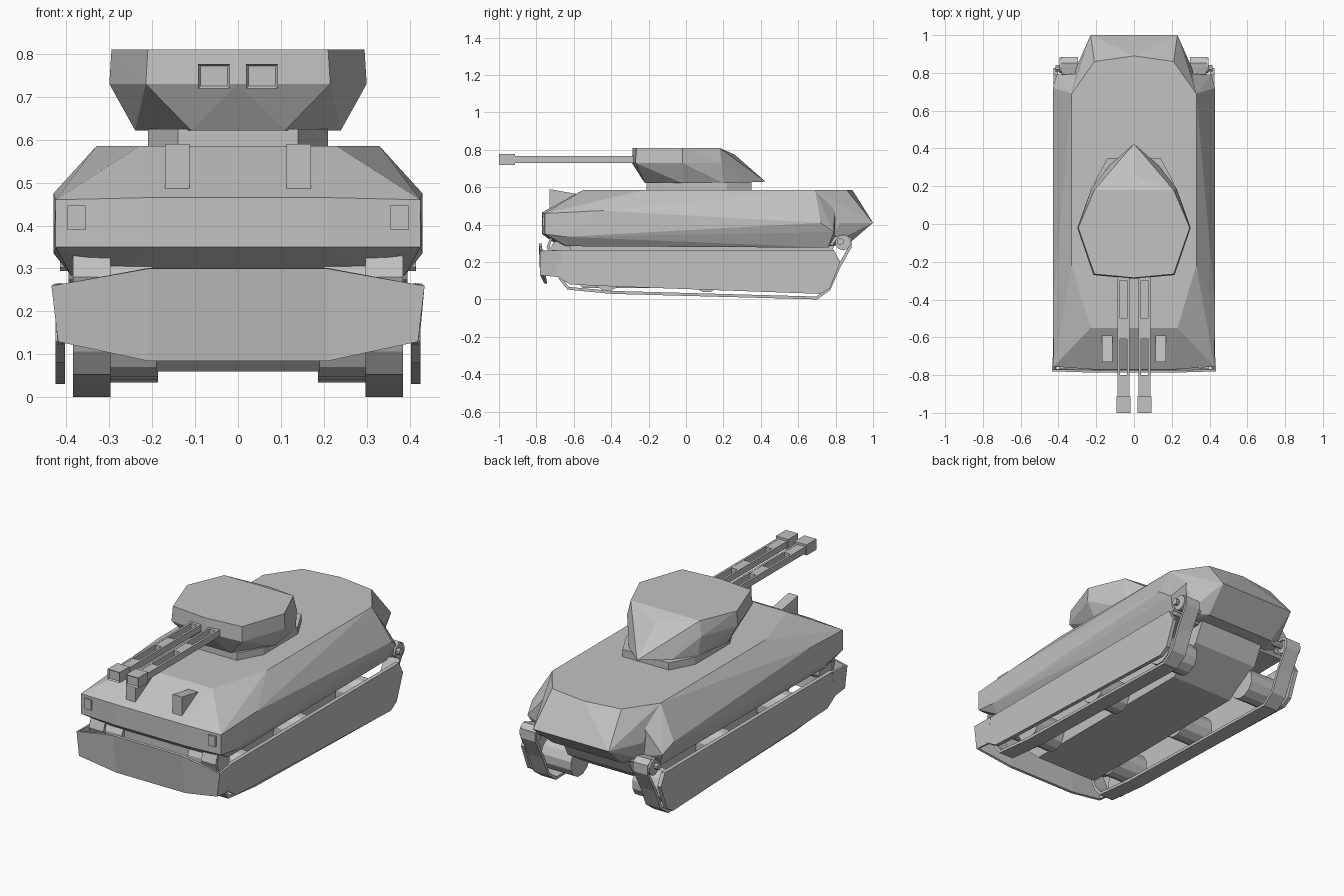
import bpy, bmesh, math
from mathutils import Matrix, Vector

if "Cube" in bpy.data.objects:
    bpy.data.objects.remove(bpy.data.objects["Cube"], do_unlink=True)

grey = bpy.data.materials.new("armour_grey")
grey.use_nodes = True
COLOUR = (0.54, 0.54, 0.54, 1)
grey.diffuse_color = COLOUR
grey.node_tree.nodes["Principled BSDF"].inputs["Base Color"].default_value = COLOUR


def finish(name, bm):
    """Turn a bmesh into a named flat-shaded object."""
    bmesh.ops.recalc_face_normals(bm, faces=bm.faces)
    mesh = bpy.data.meshes.new(name)
    bm.to_mesh(mesh)
    bm.free()
    mesh.materials.append(grey)
    obj = bpy.data.objects.new(name, mesh)
    bpy.context.collection.objects.link(obj)
    return obj


def faceted(name, half):
    """Convex faceted body from corner points of its left half."""
    bm = bmesh.new()
    points = set(half) | {(-x, y, z) for x, y, z in half}
    for p in sorted(points):
        bm.verts.new(p)
    bmesh.ops.convex_hull(bm, input=bm.verts)
    bmesh.ops.delete(bm, geom=[v for v in bm.verts if not v.link_faces], context="VERTS")
    bmesh.ops.dissolve_limit(bm, angle_limit=0.02, verts=bm.verts, edges=bm.edges)
    return finish(name, bm)


def prism(name, profile, x0, x1):
    """Side (y, z) profile extruded across x."""
    bm = bmesh.new()
    face = bm.faces.new([bm.verts.new((x0, y, z)) for y, z in profile])
    out = bmesh.ops.extrude_face_region(bm, geom=[face])
    verts = [v for v in out["geom"] if isinstance(v, bmesh.types.BMVert)]
    bmesh.ops.translate(bm, verts=verts, vec=(x1 - x0, 0, 0))
    return finish(name, bm)


def box(name, x0, x1, y0, y1, z0, z1):
    return prism(name, [(y0, z0), (y1, z0), (y1, z1), (y0, z1)], x0, x1)


def wheel(name, x0, x1, y, z, radius, sides=12):
    ring = [(y + radius * math.cos(2 * math.pi * (i + .5) / sides),
             z + radius * math.sin(2 * math.pi * (i + .5) / sides)) for i in range(sides)]
    return prism(name, ring, x0, x1)


def sheet(name, row_a, row_b, thickness):
    """Folded plate between two rows of points."""
    bm = bmesh.new()
    a, b = [[bm.verts.new(p) for p in row] for row in (row_a, row_b)]
    for i in range(len(a) - 1):
        bm.faces.new((a[i], a[i + 1], b[i + 1], b[i]))
    obj = finish(name, bm)
    mod = obj.modifiers.new("thickness", "SOLIDIFY")
    mod.thickness = thickness
    mod.offset = 0
    return obj


def mirrored(obj):
    """Add the matching part on the right side."""
    copy = obj.copy()
    copy.data = obj.data.copy()
    copy.name = obj.name.replace("left", "right")
    copy.data.transform(Matrix.Scale(-1, 4, Vector((1, 0, 0))))
    copy.data.flip_normals()
    bpy.context.collection.objects.link(copy)


# Upper hull and narrower tail
faceted("upper_hull", [
    (.23, -.55, .585), (.33, -.22, .585), (.33, .69, .585), (.21, .8, .585),
    (.21, -.77, .465), (.21, -.77, .35), (.425, -.755, .46), (.43, -.45, .475),
    (.425, -.755, .35), (.43, -.64, .335), (.43, .72, .41), (.41, .79, .36),
    (.27, -.70, .30), (.39, -.64, .285), (.37, .76, .277), (.28, .8, .32)])
faceted("hull_tail", [
    (.33, .69, .585), (.21, .86, .585), (0, .89, .585), (.23, 1, .41),
    (.31, .82, .41), (.3, .78, .30), (.21, .86, .29), (.3, .6, .28)])

# Belly between the tracks
faceted("lower_hull", [
    (.19, -.55, .06), (.19, .55, .06), (.2, -.7, .2), (.2, -.7, .32),
    (.2, .8, .3), (.2, .74, .18)])

# Turret ring and turret
faceted("turret_ring", [(x, y, z) for z in (.57, .625) for x, y in
        ((.14, -.21), (.21, -.08), (.21, .22), (.14, .35))])
faceted("turret", [
    (0, -.285, .81), (.21, -.265, .81), (.295, -.02, .81), (.21, .18, .81),
    (0, -.29, .73), (.215, -.27, .73), (.3, -.02, .73), (.225, .19, .73),
    (.11, -.22, .622), (.24, -.02, .622), (.21, .2, .622), (.13, .31, .625),
    (0, .425, .63), (0, .26, .775)])

# Twin slotted guns with shallow muzzle recesses
for side, cx in (("left", .056), ("right", -.056)):
    for i, dx in enumerate((-.025, .025)):
        box(f"{side}_gun_rail_{i + 1}", cx + dx - .006, cx + dx + .006, -.92, -.26, .73, .766)
    for i, (y0, y1) in enumerate(((-.92, -.8), (-.61, -.5), (-.3, -.24))):
        box(f"{side}_gun_block_{i + 1}", cx - .02, cx + .02, y0, y1, .731, .765)
    bm = bmesh.new()
    bmesh.ops.create_cube(bm, size=1, matrix=Matrix.Translation((cx, -.957, .748))
                          @ Matrix.Diagonal((.074, .086, .058, 1)))
    front = min(bm.faces, key=lambda f: f.calc_center_median().y)
    bmesh.ops.inset_region(bm, faces=[front], thickness=.008)
    bmesh.ops.translate(bm, verts=front.verts, vec=(0, .008, 0))
    finish(f"{side}_muzzle", bm)

# Front fender plate, folded at its corners
sheet("front_fender",
      [(-.42, -.66, .265), (-.43, -.775, .26), (-.21, -.78, .30),
       (.21, -.78, .30), (.43, -.775, .26), (.42, -.66, .265)],
      [(-.415, -.68, .12), (-.415, -.775, .13), (-.21, -.75, .085),
       (.21, -.75, .085), (.415, -.775, .13), (.415, -.68, .12)], .014)

# Side skirts
mirrored(prism("left_side_skirt", [
    (-.67, .265), (.79, .265), (.825, .20), (.77, .06), (.72, .03),
    (-.4, .07), (-.62, .08), (-.7, .13)], .403, .425))

# Track bands, open along the top
path = [(-.61, .29), (-.66, .33), (-.72, .33), (-.737, .28), (-.67, .11), (-.63, .06),
        (-.4, .038), (.70, .008), (.765, .055), (.815, .17), (.877, .28), (.877, .325),
        (.85, .342), (.80, .33), (.775, .29)]
mirrored(sheet("left_track", [(.297, y, z) for y, z in path],
               [(.385, y, z) for y, z in path], .016))

# Road wheels, front idlers, rear sprockets and axles
for i, y in enumerate((-.42, .11, .65)):
    mirrored(wheel(f"left_road_wheel_{i + 1}", .187, .37, y, .13 - .007 * i, .085))
mirrored(wheel("left_idler", .2, .38, -.67, .265, .055))
mirrored(wheel("left_sprocket", .31, .395, .84, .305, .042))
mirrored(wheel("left_sprocket_axle", .2, .415, .825, .31, .018, 8))

# Raised wedges on the nose and headlight plates
mirrored(prism("left_nose_wedge", [(-.73, .48), (-.73, .59), (-.59, .565), (-.59, .53)],
               .113, .17))
mirrored(prism("left_headlight", [(-.768, .39), (-.768, .447), (-.74, .447), (-.74, .39)],
               .355, .398))
